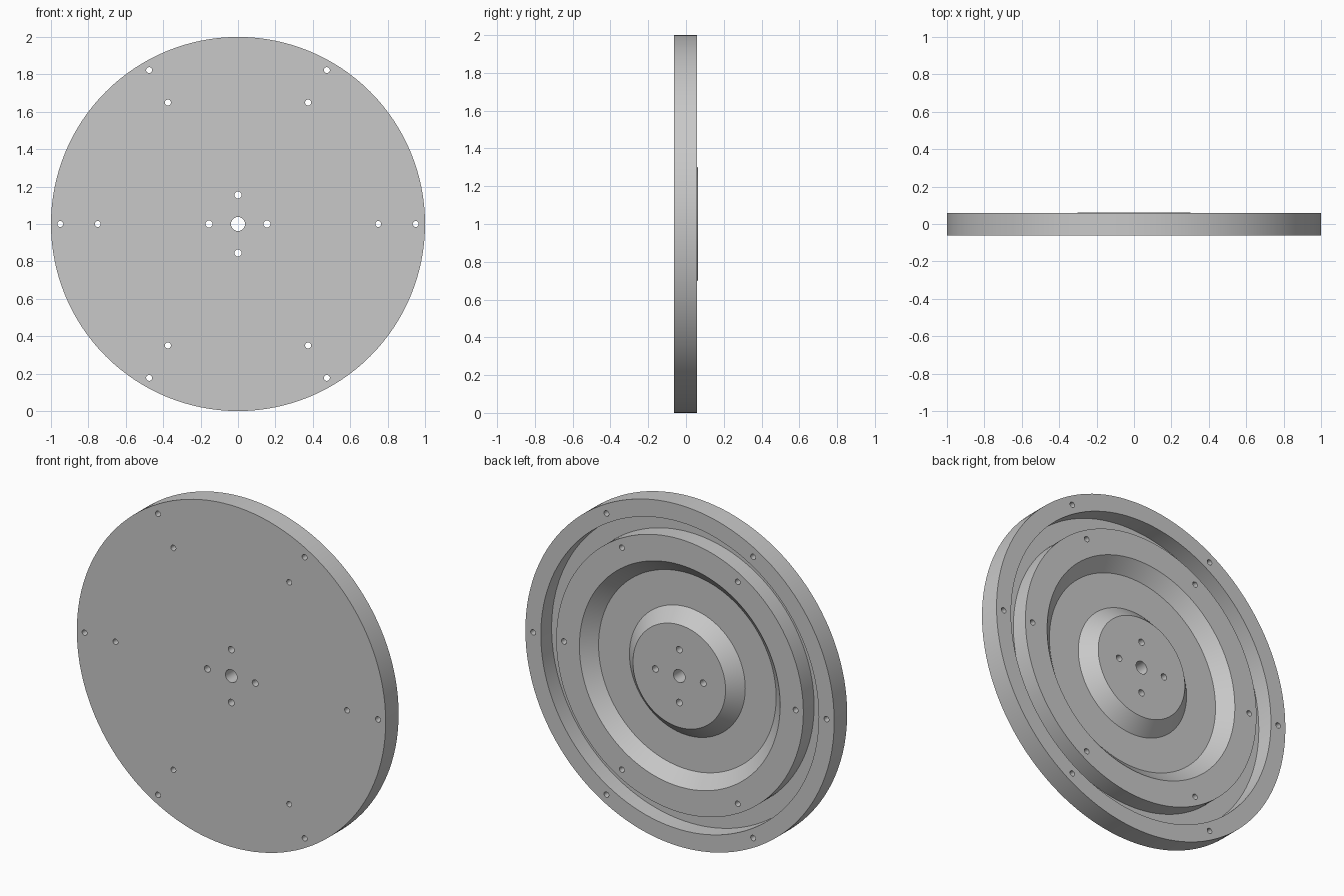
import bpy, bmesh, math
from mathutils import Matrix, Vector

cube = bpy.data.objects.get("Cube")
if cube:
    bpy.data.objects.remove(cube, do_unlink=True)

FRONT, BACK, HUB = -0.0625, 0.0575, 0.0625   # depths of the main faces
CENTRE = Vector((0, 0, 1))

grey = bpy.data.materials.new("plain_grey")
grey.use_nodes = True
colour = (0.58, 0.58, 0.58, 1)
grey.diffuse_color = colour
grey.node_tree.nodes["Principled BSDF"].inputs["Base Color"].default_value = colour


def add_object(name, bm):
    bmesh.ops.recalc_face_normals(bm, faces=bm.faces)
    mesh = bpy.data.meshes.new(name)
    bm.to_mesh(mesh)
    bm.free()
    mesh.materials.append(grey)
    obj = bpy.data.objects.new(name, mesh)
    bpy.context.collection.objects.link(obj)
    return obj


# Disc: lathed cross-section (radius, depth), with the bore left open
profile = [
    (0.0375, FRONT), (1.0, FRONT), (1.0, BACK),          # front face and outer wall
    (0.9, BACK), (0.9, BACK - 0.1),                      # rim and narrow groove
    (0.8, BACK - 0.1), (0.8, BACK),
    (0.65, BACK), (0.575, BACK - 0.07),                  # middle ring and wide channel
    (0.375, BACK - 0.07), (0.3, HUB), (0.0375, HUB),     # sloped hub
]
bm = bmesh.new()
verts = [bm.verts.new((r, y, 1)) for r, y in profile]
edges = [bm.edges.new((verts[i - 1], verts[i])) for i in range(len(verts))]
bmesh.ops.spin(bm, geom=verts + edges, cent=CENTRE, axis=(0, 1, 0),
               angle=math.tau, steps=128, use_merge=False)
bmesh.ops.remove_doubles(bm, verts=bm.verts, dist=0.0001)
disc = add_object("disc_plate", bm)

# Bolt holes: (circle radius, count, hole radius)
bm = bmesh.new()
for ring, count, size in [(0.95, 6, 0.016), (0.75, 6, 0.016), (0.155, 4, 0.019)]:
    for i in range(count):
        a = math.tau * i / count
        place = Matrix.Translation(CENTRE + Vector((math.cos(a), 0, math.sin(a))) * ring)
        bmesh.ops.create_cone(bm, cap_ends=True, segments=24, radius1=size, radius2=size,
                              depth=0.4, matrix=place @ Matrix.Rotation(math.pi / 2, 4, 'X'))
cutter = add_object("bolt_hole_cutter", bm)
cutter.hide_render = True

cut = disc.modifiers.new("bolt_holes", 'BOOLEAN')
cut.operation = 'DIFFERENCE'
cut.solver = 'EXACT'
cut.object = cutter
bpy.ops.object.select_all(action='DESELECT')
disc.select_set(True)
bpy.context.view_layer.objects.active = disc
bpy.ops.object.modifier_apply(modifier=cut.name)
bpy.data.objects.remove(cutter, do_unlink=True)
bpy.ops.object.shade_smooth_by_angle(angle=math.radians(30))
